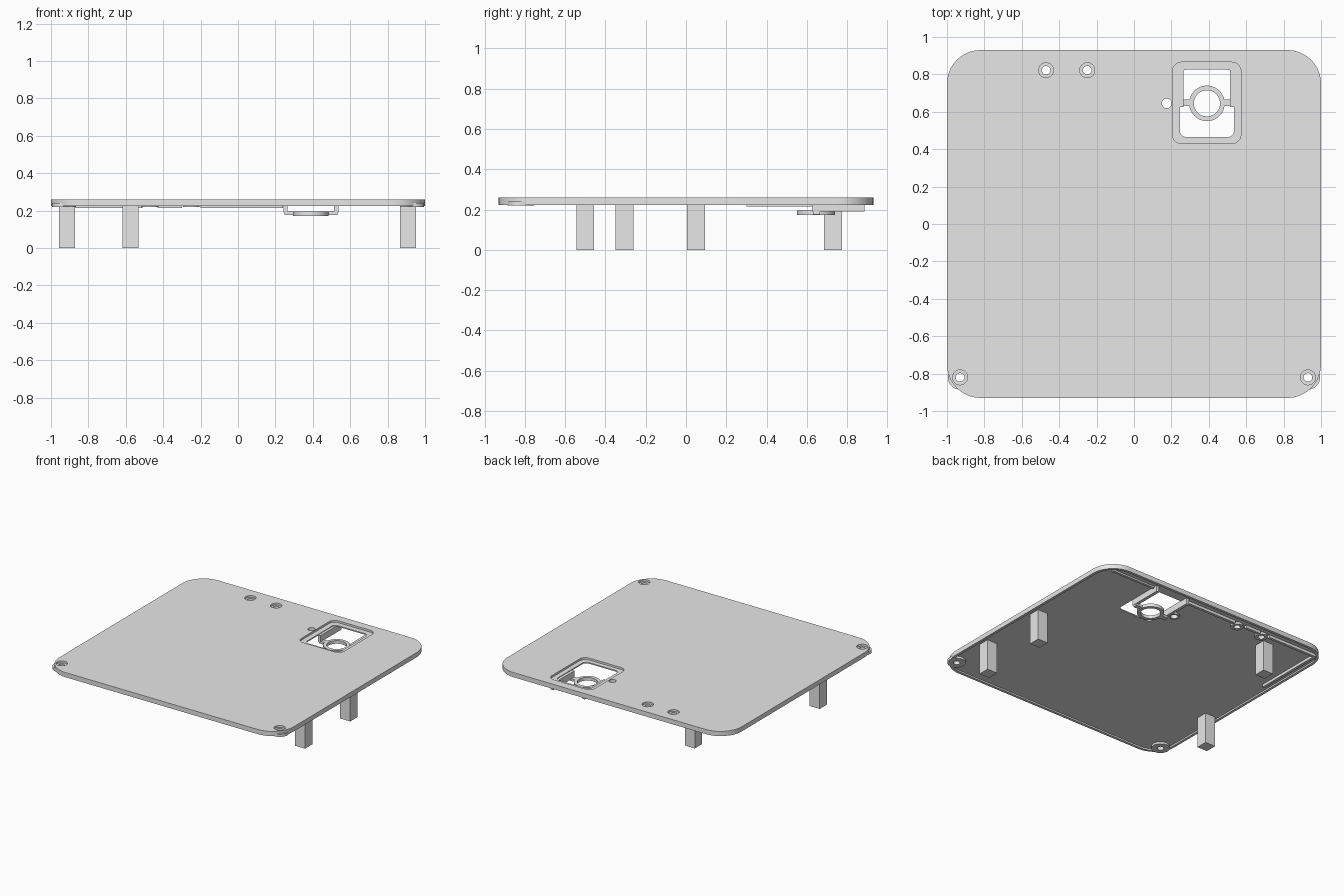
import bpy, bmesh, math

cube = bpy.data.objects.get("Cube")
if cube:
    bpy.data.objects.remove(cube, do_unlink=True)

grey = bpy.data.materials.new("light_grey")
grey.use_nodes = True
grey.diffuse_color = (0.8, 0.8, 0.8, 1)
grey.node_tree.nodes["Principled BSDF"].inputs["Base Color"].default_value = (0.8, 0.8, 0.8, 1)


def circle(cx, cy, r, n=32):
    return [(cx + r * math.cos(math.tau * i / n), cy + r * math.sin(math.tau * i / n)) for i in range(n)]


def rounded(x0, x1, y0, y1, r, n=10):
    """Rounded rectangle outline, counter-clockwise."""
    centres = [(x1 - r, y1 - r), (x0 + r, y1 - r), (x0 + r, y0 + r), (x1 - r, y0 + r)]
    return [(cx + r * math.cos((q + i / n) * math.pi / 2), cy + r * math.sin((q + i / n) * math.pi / 2))
            for q, (cx, cy) in enumerate(centres) for i in range(n + 1)]


def box_outline(x0, x1, y0, y1):
    return [(x0, y0), (x1, y0), (x1, y1), (x0, y1)]


def prism(name, outline, z0, z1):
    bm = bmesh.new()
    base = bm.faces.new([bm.verts.new((x, y, z0)) for x, y in outline])
    new = bmesh.ops.extrude_face_region(bm, geom=[base])["geom"]
    bmesh.ops.translate(bm, vec=(0, 0, z1 - z0), verts=[v for v in new if isinstance(v, bmesh.types.BMVert)])
    bmesh.ops.recalc_face_normals(bm, faces=bm.faces)
    mesh = bpy.data.meshes.new(name)
    bm.to_mesh(mesh)
    bm.free()
    mesh.materials.append(grey)
    obj = bpy.data.objects.new(name, mesh)
    bpy.context.collection.objects.link(obj)
    return obj


def cut(target, outline, z0, z1):
    """Subtract a prism from the target and discard the cutter."""
    cutter = prism("cutter", outline, z0, z1)
    cutter.hide_render = True
    mod = target.modifiers.new("cut", "BOOLEAN")
    mod.operation, mod.solver, mod.object = "DIFFERENCE", "EXACT", cutter
    bpy.context.view_layer.objects.active = target
    bpy.ops.object.modifier_apply(modifier=mod.name)
    bpy.data.objects.remove(cutter, do_unlink=True)


def smooth(obj):
    bpy.ops.object.select_all(action="DESELECT")
    obj.select_set(True)
    bpy.context.view_layer.objects.active = obj
    bpy.ops.object.shade_smooth_by_angle(angle=math.radians(30))


TOP, SHEET, LIP = 0.26, 0.236, 0.224
SINK = TOP - 0.015

# Cover plate, hollowed underneath to leave a lip
plate = prism("cover_plate", rounded(-1, 1, -0.93, 0.93, 0.18), LIP, TOP)
cut(plate, rounded(-0.98, 0.98, -0.91, 0.91, 0.16), 0.1, SHEET)

# Window with a recessed border
cut(plate, rounded(0.205, 0.572, 0.43, 0.865, 0.05), SINK, 0.4)
cut(plate, rounded(0.245, 0.535, 0.465, 0.825, 0.035), 0.1, 0.4)

# Small pin hole
cut(plate, circle(0.175, 0.645, 0.026), 0.1, 0.4)

# Counterbored screw holes with bosses below
screws = [("back_boss_right", -0.47, 0.822, 0.045), ("back_boss_left", -0.25, 0.822, 0.045),
          ("front_boss_right", -0.93, -0.82, 0.065), ("front_boss_left", 0.93, -0.82, 0.065)]
for name, x, y, r in screws:
    boss = prism(name, circle(x, y, r), 0.22, 0.24)
    cut(plate, circle(x, y, 0.04), SINK, 0.4)
    for part in (plate, boss):
        cut(part, circle(x, y, 0.023), 0.1, 0.4)
    smooth(boss)
smooth(plate)

# Pin hole collar
collar = prism("pin_collar", circle(0.175, 0.645, 0.04), 0.225, 0.238)
cut(collar, circle(0.175, 0.645, 0.026), 0.1, 0.4)
smooth(collar)

# Support legs
legs = {"front_right_leg": (-0.915, -0.305), "back_right_leg": (-0.575, 0.73),
        "front_left_leg": (0.91, -0.5), "back_left_leg": (0.91, 0.05)}
for name, (x, y) in legs.items():
    prism(name, box_outline(x - 0.043, x + 0.043, y - 0.044, y + 0.044), 0, 0.24)

# Stiffening ridges along the back and right edges
for i, (x0, x1) in enumerate([(-0.94, -0.51), (-0.43, -0.3), (-0.2, 0.24)]):
    prism(f"back_ridge_{i + 1}", box_outline(x0, x1, 0.845, 0.865), 0.215, 0.24)
prism("back_ridge_left", box_outline(0.54, 0.91, 0.845, 0.865), LIP, 0.24)
prism("side_ridge", box_outline(-0.94, -0.92, 0.3, 0.865), 0.215, 0.24)

# Bracket rails and ring hung below the window
for side, x0, x1 in (("right", 0.243, 0.265), ("left", 0.513, 0.537)):
    prism(f"rail_{side}", box_outline(x0, x1, 0.625, 0.885), 0.19, 0.24)
for side, x0, x1 in (("right", 0.248, 0.302), ("left", 0.478, 0.533)):
    prism(f"ring_arm_{side}", box_outline(x0, x1, 0.63, 0.665), 0.176, 0.195)
ring = prism("holder_ring", circle(0.39, 0.645, 0.095, 48), 0.172, 0.196)
cut(ring, circle(0.39, 0.645, 0.07, 48), 0.1, 0.4)
smooth(ring)
